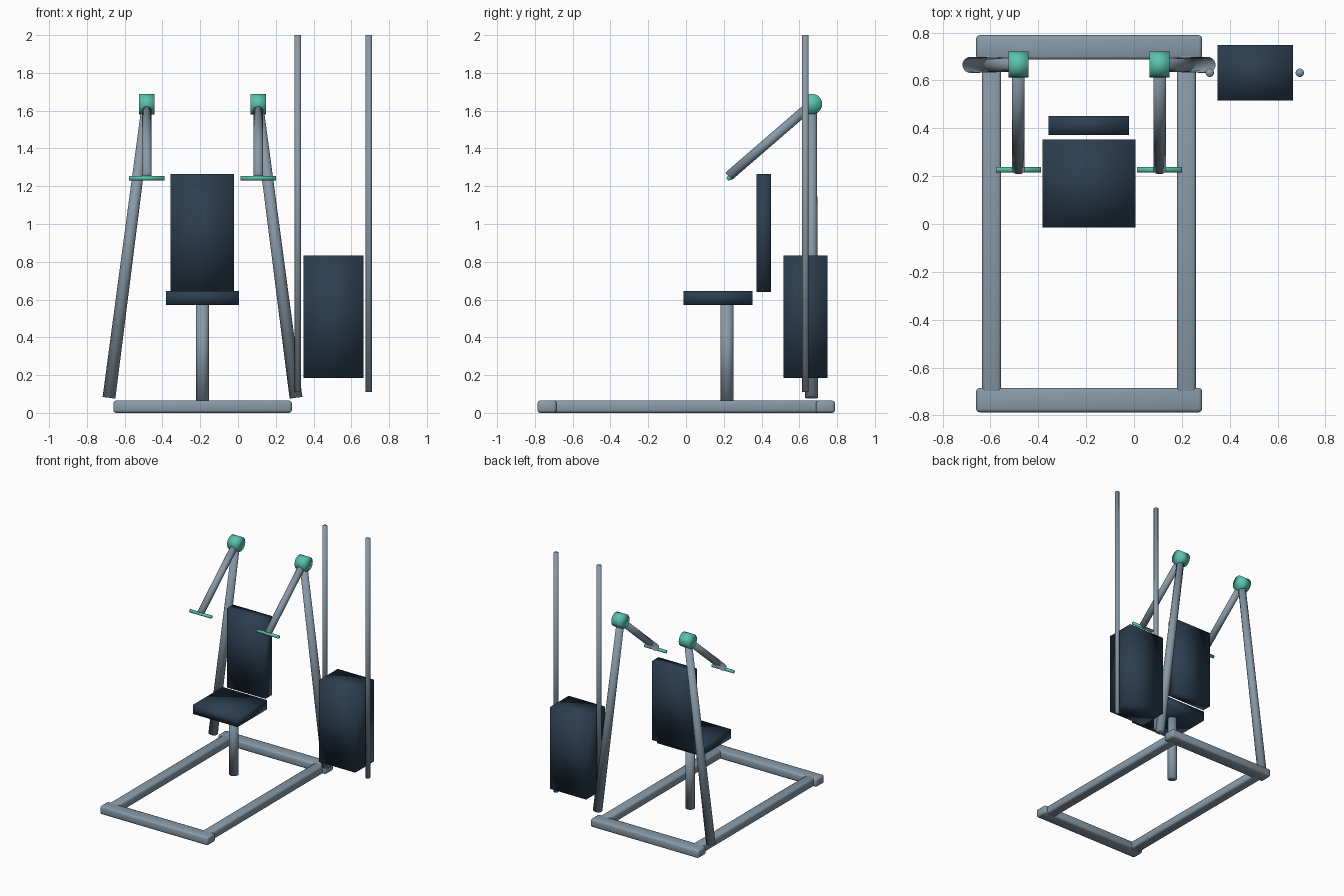
import bpy
from mathutils import Vector

if "Cube" in bpy.data.objects:
    bpy.data.objects.remove(bpy.data.objects["Cube"])


def material(name, rgb):
    m = bpy.data.materials.new(name)
    m.diffuse_color = (*rgb, 1)
    m.use_nodes = True
    m.node_tree.nodes["Principled BSDF"].inputs["Base Color"].default_value = m.diffuse_color
    return m


STEEL = material("steel grey", (0.25, 0.325, 0.39))
PAD = material("dark navy", (0.025, 0.048, 0.08))
TEAL = material("teal", (0.10, 0.55, 0.42))
CX = -0.188  # centre line of the seat and frame


def finish(name, mat):
    ob = bpy.context.object
    ob.name = name
    ob.data.materials.append(mat)
    bpy.ops.object.shade_smooth()
    return ob


def box(name, lo, hi, mat, bevel=0):
    lo, hi = Vector(lo), Vector(hi)
    bpy.ops.mesh.primitive_cube_add(size=1, location=(lo + hi) / 2)
    bpy.context.object.scale = hi - lo
    bpy.ops.object.transform_apply(location=False, rotation=False, scale=True)
    ob = finish(name, mat)
    if bevel:
        mod = ob.modifiers.new("rounded edges", 'BEVEL')
        mod.width = bevel
        mod.segments = 2
    return ob


def tube(name, a, b, r1, r2, mat):
    a, b = Vector(a), Vector(b)
    d = b - a
    bpy.ops.mesh.primitive_cone_add(vertices=24, radius1=r1, radius2=r2,
                                    depth=d.length, location=(a + b) / 2)
    bpy.context.object.rotation_euler = d.to_track_quat('Z', 'Y').to_euler()
    return finish(name, mat)


# Floor frame: two cross beams joined by two side rails
for tag, y in (("front", -0.736), ("rear", 0.738)):
    box(tag + "_base_beam", (-0.66, y - 0.051, 0), (0.285, y + 0.051, 0.065), STEEL, 0.014)
for tag, s in (("left", -1), ("right", 1)):
    x = CX + s * 0.407
    box(tag + "_base_rail", (x - 0.04, -0.72, 0), (x + 0.04, 0.72, 0.065), STEEL, 0.014)

# Leaning posts with pivots, press arms and grips
for tag, s in (("left", -1), ("right", 1)):
    px = CX + s * 0.295
    tube(tag + "_post", (CX + s * 0.495, 0.665, 0.08), (px, 0.665, 1.62), 0.034, 0.028, STEEL)
    tube(tag + "_pivot", (px - 0.042, 0.667, 1.635), (px + 0.042, 0.667, 1.635), 0.054, 0.054, TEAL)
    tube(tag + "_press_arm", (px, 0.225, 1.252), (px, 0.662, 1.63), 0.026, 0.026, STEEL)
    tube(tag + "_grip", (px - 0.094, 0.227, 1.243), (px + 0.094, 0.227, 1.243), 0.012, 0.012, TEAL)

# Seat, backrest and seat column
box("seat", (-0.382, -0.014, 0.571), (0.006, 0.353, 0.645), PAD)
box("backrest", (-0.357, 0.372, 0.64), (-0.02, 0.451, 1.265), PAD)
tube("seat_column", (CX, 0.217, 0.06), (CX, 0.217, 0.58), 0.035, 0.035, STEEL)

# Weight stack between two guide rods
box("weight_stack", (0.348, 0.517, 0.184), (0.664, 0.748, 0.832), PAD)
for tag, x in (("inner", 0.317), ("outer", 0.693)):
    tube(tag + "_guide_rod", (x, 0.632, 0.11), (x, 0.632, 2.0), 0.0175, 0.0175, STEEL)
